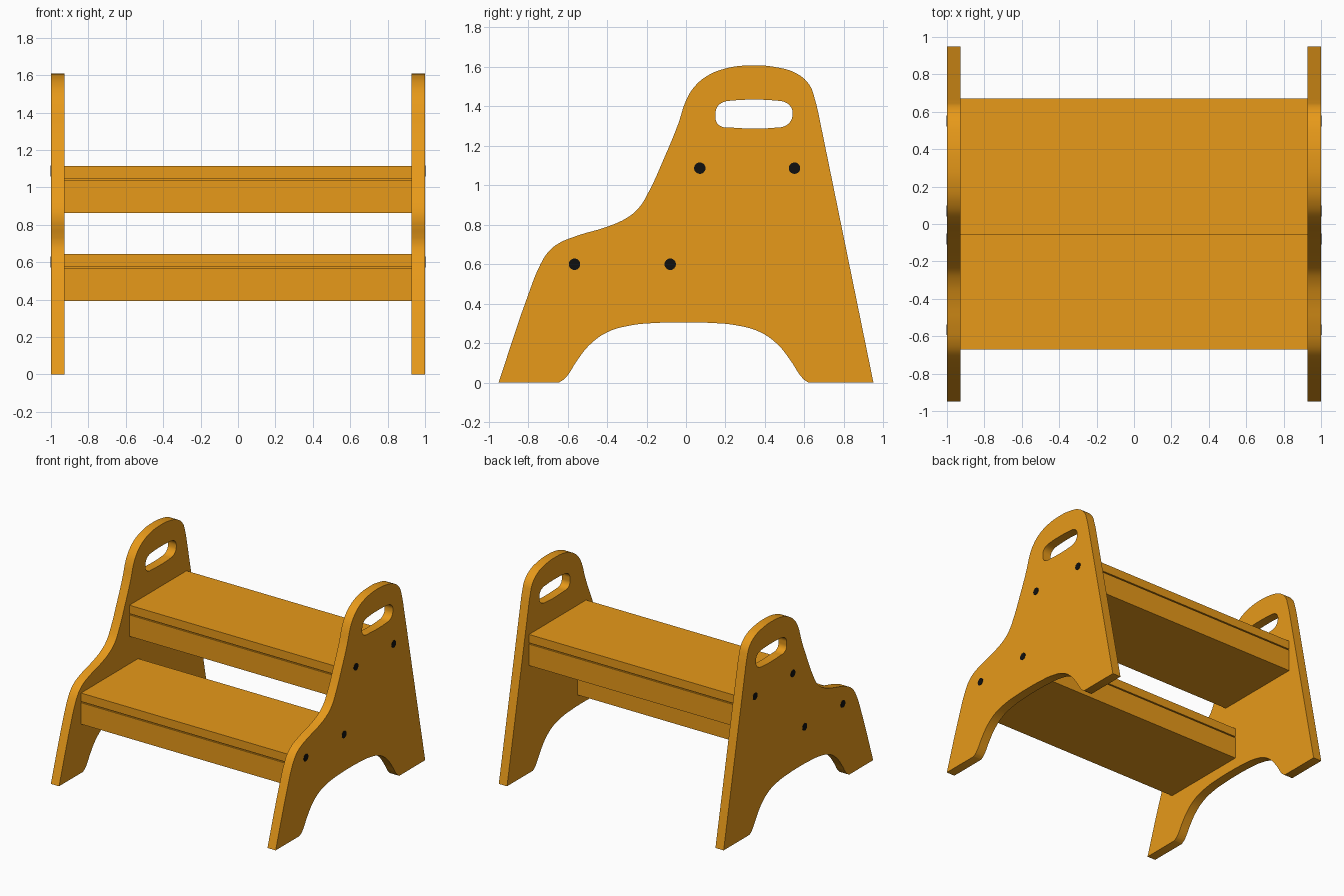
import bpy, bmesh, math
from mathutils import Matrix

if "Cube" in bpy.data.objects:
    bpy.data.objects.remove(bpy.data.objects["Cube"])


def material(name, rgb):
    m = bpy.data.materials.new(name)
    m.diffuse_color = (*rgb, 1)
    m.use_nodes = True
    m.node_tree.nodes["Principled BSDF"].inputs["Base Color"].default_value = m.diffuse_color
    return m


WOOD = material("warm_wood", (0.80, 0.32, 0.01))
BLACK = material("black_cap", (0.005, 0.005, 0.005))
# Local x, y, z of a side profile become world y, z, x
TO_SIDE = Matrix(((0, 0, 1, 0), (1, 0, 0, 0), (0, 1, 0, 0), (0, 0, 0, 1)))


def add_object(name, bm, mat):
    bmesh.ops.recalc_face_normals(bm, faces=bm.faces)
    me = bpy.data.meshes.new(name)
    bm.to_mesh(me)
    bm.free()
    me.materials.clear()
    me.materials.append(mat)
    me.shade_smooth()
    me.set_sharp_from_angle(angle=math.radians(35))
    ob = bpy.data.objects.new(name, me)
    bpy.context.collection.objects.link(ob)
    return ob


def add_spline(curve, pts, corners=()):
    sp = curve.splines.new('BEZIER')
    sp.bezier_points.add(len(pts) - 1)
    sp.use_cyclic_u = True
    for p, co in zip(sp.bezier_points, pts):
        p.co = (*co, 0)
        kind = 'VECTOR' if co in corners else 'AUTO'
        p.handle_left_type = p.handle_right_type = kind


def add_box(bm, x, y0, y1, z0, z1):
    mat = Matrix.Translation((0, (y0 + y1) / 2, (z0 + z1) / 2)) @ \
        Matrix.Diagonal((2 * x, y1 - y0, z1 - z0, 1))
    bmesh.ops.create_cube(bm, size=1, matrix=mat)


# Side panel outline: arched foot, sloped back, rounded handle, lower shoulder
corners = [(-0.95, 0), (-0.645, 0), (0.62, 0), (0.95, 0), (0.67, 1.37)]
half_arch = [(-0.615, 0.02), (-0.55, 0.115), (-0.49, 0.19), (-0.40, 0.255),
             (-0.28, 0.29), (-0.14, 0.303)]
arch = half_arch + [(-0.01, 0.306)] + [(-y - 0.022, z) for y, z in reversed(half_arch)]
top = [(0.655, 1.43), (0.625, 1.51), (0.56, 1.567), (0.46, 1.598), (0.33, 1.608),
       (0.20, 1.592), (0.10, 1.55), (0.035, 1.49), (0.0, 1.43), (-0.04, 1.31),
       (-0.11, 1.14), (-0.19, 0.965), (-0.24, 0.885), (-0.30, 0.835),
       (-0.40, 0.79), (-0.55, 0.745), (-0.65, 0.703), (-0.70, 0.66),
       (-0.74, 0.595), (-0.80, 0.445)]
outline = corners[:2] + arch + corners[2:] + top
slot = [(0.15, 1.36), (0.157, 1.395), (0.185, 1.42), (0.24, 1.43), (0.345, 1.434),
        (0.45, 1.43), (0.505, 1.42), (0.533, 1.395), (0.54, 1.36), (0.53, 1.325),
        (0.50, 1.30), (0.45, 1.292), (0.345, 1.288), (0.24, 1.292), (0.18, 1.298),
        (0.155, 1.32)]

curve = bpy.data.curves.new("panel_profile", 'CURVE')
curve.dimensions = '2D'
curve.fill_mode = 'BOTH'
curve.resolution_u = 5
curve.extrude = 0.0365
add_spline(curve, outline, corners)
add_spline(curve, slot)
helper = bpy.data.objects.new("panel_profile", curve)
bpy.context.collection.objects.link(helper)
bpy.context.view_layer.update()
panel_mesh = bpy.data.meshes.new_from_object(
    helper.evaluated_get(bpy.context.evaluated_depsgraph_get()))
bpy.data.objects.remove(helper)

for side, s in (("left", -1), ("right", 1)):
    bm = bmesh.new()
    bm.from_mesh(panel_mesh)
    bmesh.ops.remove_doubles(bm, verts=bm.verts, dist=1e-4)
    bm.transform(Matrix.Translation((s * 0.9635, 0, 0)) @ TO_SIDE)
    add_object(f"{side}_side_panel", bm, WOOD)

    # Screw caps on the outer face
    bm = bmesh.new()
    for y, z in ((-0.565, 0.6), (-0.08, 0.6), (0.07, 1.087), (0.55, 1.087)):
        bmesh.ops.create_cone(bm, cap_ends=True, segments=24, radius1=0.029,
                              radius2=0.029, depth=0.02,
                              matrix=Matrix.Translation((s * 0.992, y, z)) @ TO_SIDE)
    add_object(f"{side}_screw_caps", bm, BLACK)

# Steps: tread board above a deep block, with a thin shadow groove between
for name, y0, y1, z in (("lower", -0.67, 0.055, 0.643), ("upper", -0.055, 0.67, 1.114)):
    for part, inset, za, zb in (("tread", 0, z - 0.068, z),
                                ("groove", 0.012, z - 0.078, z - 0.068),
                                ("block", 0, z - 0.25, z - 0.078)):
        bm = bmesh.new()
        add_box(bm, 0.927, y0 + inset, y1 - inset, za, zb)
        add_object(f"{name}_step_{part}", bm, WOOD)
